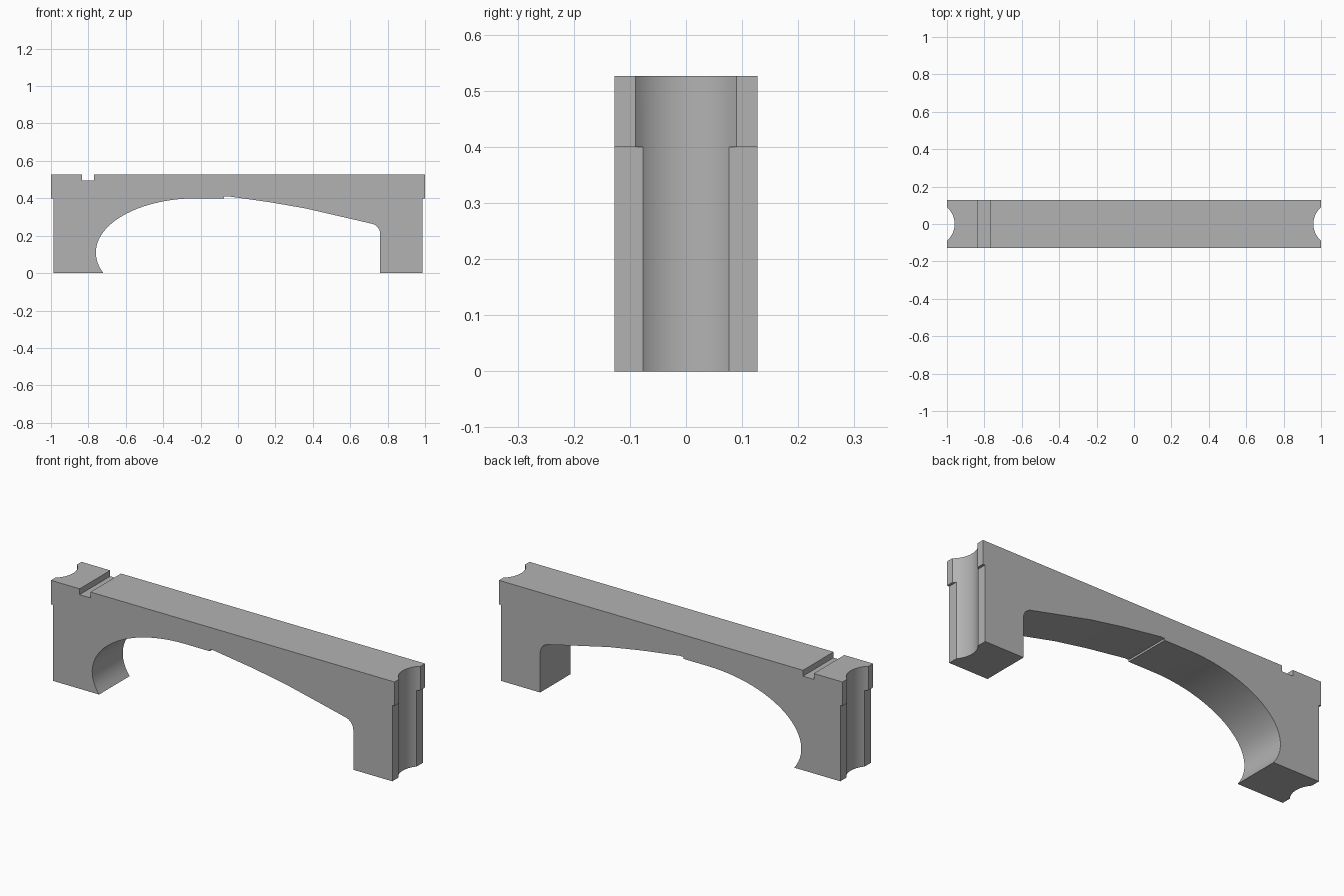
import bpy, bmesh, math

cube = bpy.data.objects.get("Cube")
if cube:
    bpy.data.objects.remove(cube, do_unlink=True)

HALF_WIDTH = 0.127
TOP = 0.526
LEDGE = 0.4        # height where the ends step out
LEG_END = 0.987

stone = bpy.data.materials.new("stone grey")
stone.use_nodes = True
grey = (0.45, 0.45, 0.45, 1)
stone.diffuse_color = grey
stone.node_tree.nodes["Principled BSDF"].inputs["Base Color"].default_value = grey


def arc(cx, cz, rx, rz, start, end, steps):
    """Points along an elliptical arc, angles in degrees."""
    angles = [math.radians(start + (end - start) * i / steps) for i in range(steps + 1)]
    return [(cx + rx * math.cos(a), cz + rz * math.sin(a)) for a in angles]


def extrude_profile(name, points):
    """Solid made from an x-z outline, extruded across the width."""
    bm = bmesh.new()
    face = bm.faces.new([bm.verts.new((x, -HALF_WIDTH, z)) for x, z in points])
    out = bmesh.ops.extrude_face_region(bm, geom=[face])
    moved = [v for v in out["geom"] if isinstance(v, bmesh.types.BMVert)]
    bmesh.ops.translate(bm, vec=(0, 2 * HALF_WIDTH, 0), verts=moved)
    bmesh.ops.recalc_face_normals(bm, faces=bm.faces)
    mesh = bpy.data.meshes.new(name)
    bm.to_mesh(mesh)
    bm.free()
    obj = bpy.data.objects.new(name, mesh)
    bpy.context.collection.objects.link(obj)
    mesh.materials.append(stone)
    return obj


# Outer outline: stepped ends and the notch in the deck
outer = [(LEG_END, 0), (LEG_END, LEDGE), (1, LEDGE), (1, TOP),
         (-0.77, TOP), (-0.77, 0.495), (-0.833, 0.495), (-0.833, TOP),
         (-1, TOP), (-1, LEDGE), (-LEG_END, LEDGE), (-LEG_END, 0)]

# Underside: round arch, small lip, gentle slope, rounded corner
round_arch = arc(-0.22, 0.11, 0.54, 0.29, 202.3, 90, 28)
slope = [(-0.075, 0.4), (-0.075, 0.41), (-0.05, 0.41), (0.17, 0.379),
         (0.36, 0.346), (0.56, 0.3)]
corner = arc(0.7, 0.21, 0.06, 0.056, 70, 0, 6)
bridge = extrude_profile("arched_bridge", outer + round_arch + slope + corner + [(0.76, 0)])

# Upright round grooves cut into both ends
for side in (-1, 1):
    bpy.ops.mesh.primitive_cylinder_add(vertices=64, radius=0.119, depth=1.2,
                                        location=(side * 1.078, 0, 0.25))
    cutter = bpy.context.object
    cutter.name = "groove_cutter"
    cutter.hide_render = True
    cut = bridge.modifiers.new("end groove", 'BOOLEAN')
    cut.operation = 'DIFFERENCE'
    cut.solver = 'EXACT'
    cut.object = cutter
    bpy.ops.object.select_all(action='DESELECT')
    bridge.select_set(True)
    bpy.context.view_layer.objects.active = bridge
    bpy.ops.object.modifier_apply(modifier=cut.name)
    bpy.data.objects.remove(cutter, do_unlink=True)

bpy.ops.object.shade_smooth_by_angle(angle=math.radians(20))
